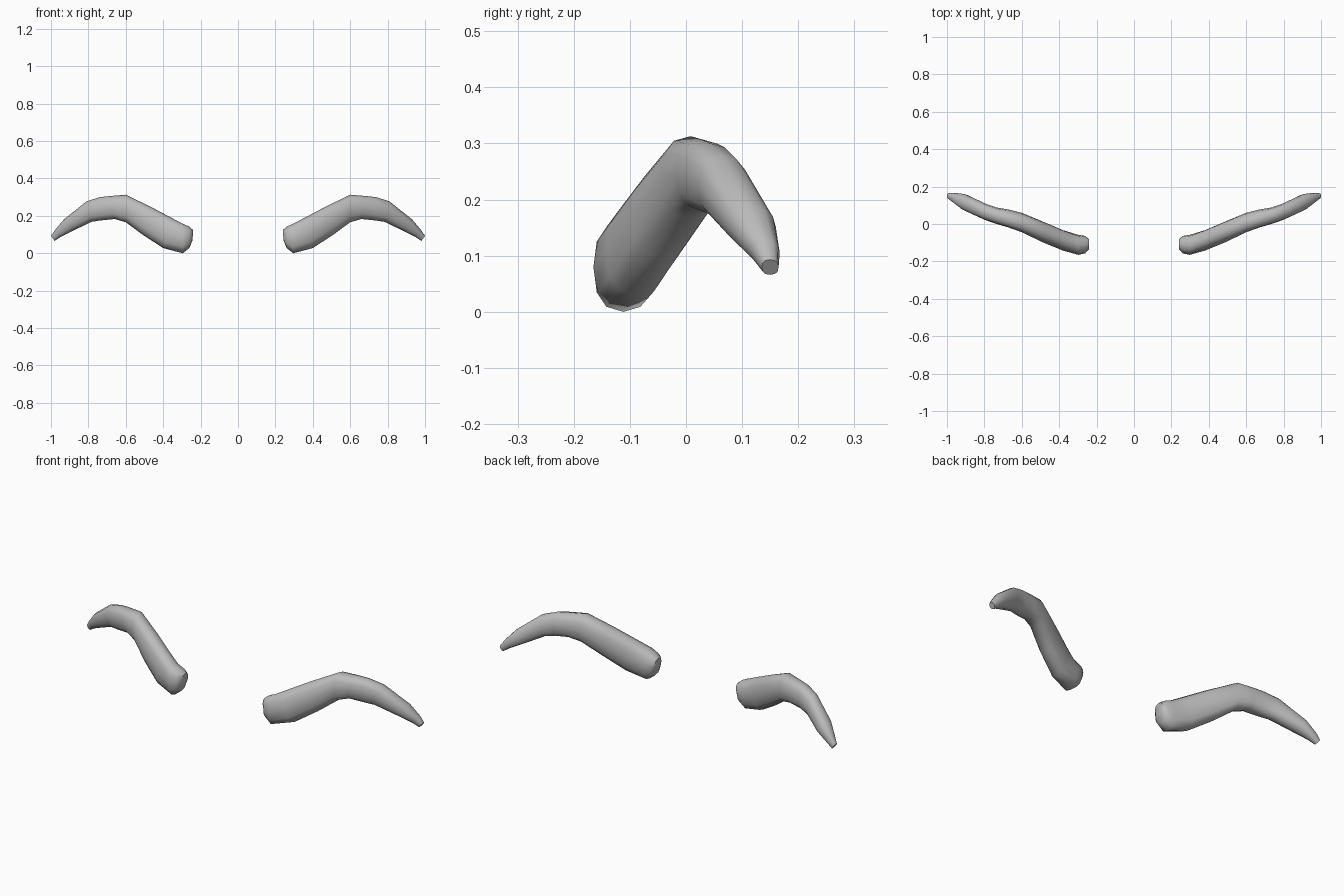
import bpy, bmesh, math
from mathutils import Vector

cube = bpy.data.objects.get("Cube")
if cube:
    bpy.data.objects.remove(cube, do_unlink=True)

mat = bpy.data.materials.new("brow_grey")
mat.use_nodes = True
colour = (0.5, 0.5, 0.5, 1)
mat.diffuse_color = colour
mat.node_tree.nodes["Principled BSDF"].inputs["Base Color"].default_value = colour

# Cross-sections from inner end to tip: upper x, z, lower x, z, front y, back y
SECTIONS = [
    (.24, .125, .243, .07, -.135, -.08),
    (.262, .143, .26, .028, -.157, -.064),
    (.30, .16, .295, .0, -.165, -.058),
    (.36, .192, .40, .028, -.142, -.033),
    (.47, .25, .505, .096, -.098, .013),
    (.60, .313, .60, .166, -.044, .06),
    (.685, .306, .66, .183, -.018, .078),
    (.74, .30, .73, .176, .0, .088),
    (.81, .277, .785, .168, .022, .11),
    (.93, .182, .88, .121, .073, .16),
    (.978, .125, .95, .086, .116, .167),
    (1.0, .093, .98, .066, .135, .165),
]
SIDES = 12


def boxy(value):
    """Push a sine or cosine outwards for a fuller oval."""
    return math.copysign(abs(value) ** 0.82, value)


def brow(name, side):
    """Loft the full oval sections into a closed, curved brow."""
    bm = bmesh.new()
    rings = []
    for ux, uz, lx, lz, front, back in SECTIONS:
        top = Vector((side * ux, 0, uz))
        bottom = Vector((side * lx, 0, lz))
        centre = (top + bottom) / 2 + Vector((0, (front + back) / 2, 0))
        up = (top - bottom) / 2
        depth = Vector((0, (back - front) / 2, 0))
        angles = [math.tau * i / SIDES for i in range(SIDES)]
        rings.append([bm.verts.new(centre + up * boxy(math.cos(a))
                                   + depth * boxy(math.sin(a))) for a in angles])
    for r, s in zip(rings, rings[1:]):
        for i in range(SIDES):
            j = (i + 1) % SIDES
            bm.faces.new((r[i], r[j], s[j], s[i]))
    bm.faces.new(rings[0])
    bm.faces.new(rings[-1])
    bmesh.ops.recalc_face_normals(bm, faces=bm.faces)
    mesh = bpy.data.meshes.new(name)
    bm.to_mesh(mesh)
    bm.free()
    mesh.materials.append(mat)
    obj = bpy.data.objects.new(name, mesh)
    bpy.context.collection.objects.link(obj)
    # Smooth body with crisp blunt ends
    bpy.ops.object.select_all(action='DESELECT')
    obj.select_set(True)
    bpy.context.view_layer.objects.active = obj
    bpy.ops.object.shade_smooth_by_angle(angle=math.radians(50))


brow("left_eyebrow", 1)
brow("right_eyebrow", -1)
